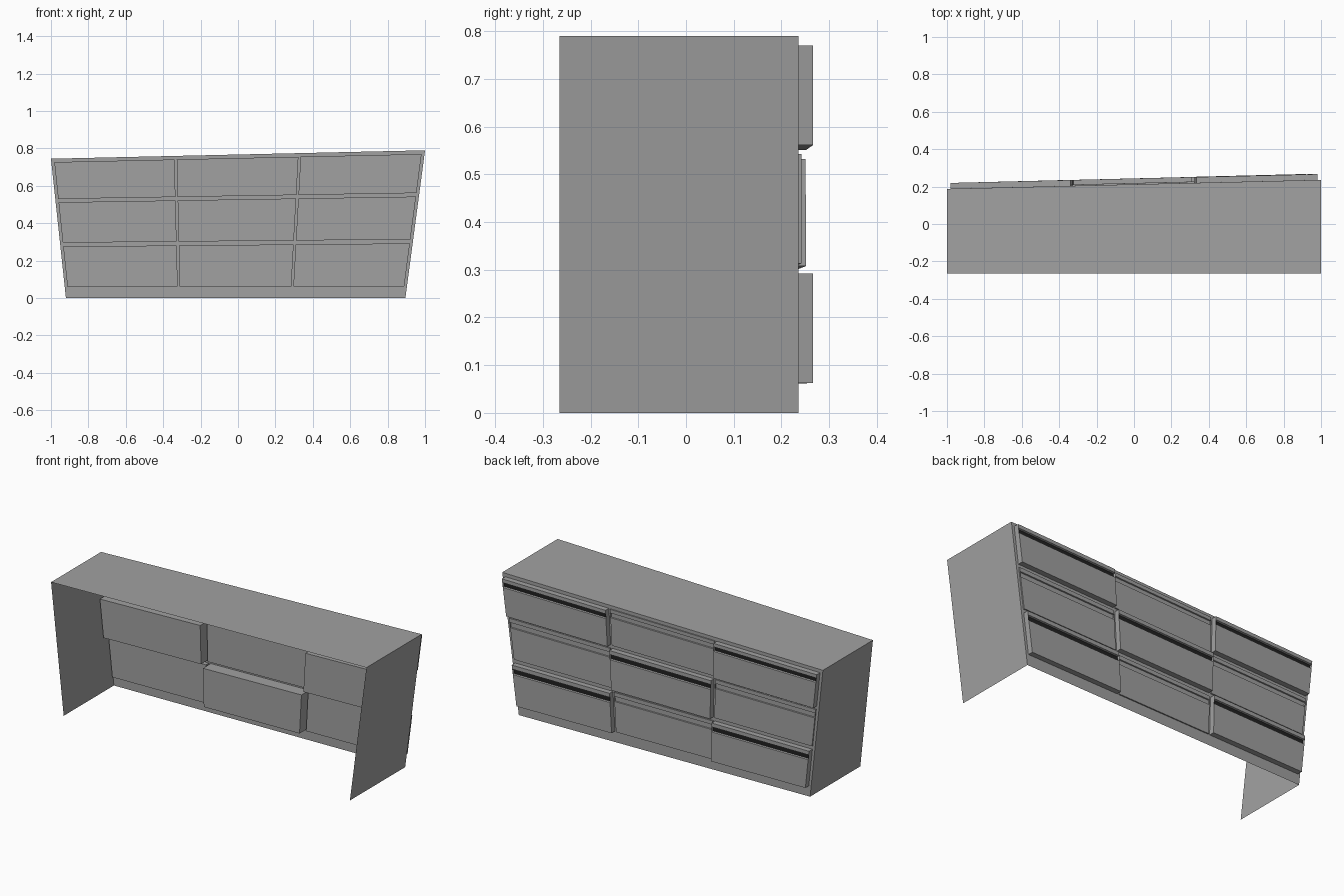
import bpy
import bmesh
from mathutils import Vector

cube = bpy.data.objects.get("Cube")
if cube:
    bpy.data.objects.remove(cube, do_unlink=True)


def material(name, value):
    m = bpy.data.materials.new(name)
    m.use_nodes = True
    color = (value, value, value, 1)
    m.diffuse_color = color
    m.node_tree.nodes["Principled BSDF"].inputs["Base Color"].default_value = color
    return m


GREY = material("cabinet grey", 0.36)
DARK = material("handle slot dark", 0.015)

# Corners of the skewed drawer wall: bottom and top at each end
BL, BR = Vector((-0.92, 0.19, 0)), Vector((0.895, 0.236, 0))
TL, TR = Vector((-1, 0.188, 0.745)), Vector((1, 0.236, 0.79))
OPEN_Y = -0.265


def wall(u, v, depth=0.0):
    """Point on the drawer wall (u across, v up), pushed outward by depth."""
    p = BL.lerp(BR, u).lerp(TL.lerp(TR, u), v)
    return p + Vector((0, depth, 0))


def finish(name, bm):
    mesh = bpy.data.meshes.new(name)
    bm.to_mesh(mesh)
    bm.free()
    mesh.materials.append(GREY)
    mesh.materials.append(DARK)
    ob = bpy.data.objects.new(name, mesh)
    bpy.context.collection.objects.link(ob)
    return ob


def sheet(name, points):
    bm = bmesh.new()
    bm.faces.new([bm.verts.new(p) for p in points])
    return finish(name, bm)


def opened(p):
    return Vector((p.x, OPEN_Y, p.z))


# Carcass: thin sheets, open at the front and underneath
sheet("drawer_wall", [BR, BL, TL, TR])
sheet("top_panel", [opened(TL), opened(TR), TR, TL])
sheet("left_side_panel", [opened(BR), BR, TR, opened(TR)])
sheet("right_side_panel", [BL, opened(BL), opened(TL), TL])


def drawer(name, u0, u1, v0, v1, back, front):
    """Extruded block with a dark recessed handle slot near its top edge."""
    h = v1 - v0
    slot_low, slot_high = v0 + 0.77 * h, v0 + 0.90 * h
    profile = [(v0, back), (v0, front), (slot_low, front),
               (slot_high, front), (v1, front), (v1, back)]
    bm = bmesh.new()
    ends = [[bm.verts.new(wall(u, v, d)) for v, d in profile] for u in (u0, u1)]
    bm.faces.new(ends[0])
    bm.faces.new(ends[1][::-1])
    strips = []
    for i in range(len(profile)):
        j = (i + 1) % len(profile)
        strips.append(bm.faces.new([ends[0][i], ends[1][i], ends[1][j], ends[0][j]]))
    bmesh.ops.recalc_face_normals(bm, faces=bm.faces)
    slot = strips[2]
    bmesh.ops.inset_individual(bm, faces=[slot], thickness=0.003, depth=-0.01)
    slot.material_index = 1
    return finish(name, bm)


# Nine drawers, alternately pulled out and pushed in
columns = {"right": (0.008, 0.330), "middle": (0.336, 0.662), "left": (0.668, 0.992)}
rows = {"bottom": (0.08, 0.37), "centre": (0.397, 0.687), "top": (0.711, 0.975)}
for r, (row, (v0, v1)) in enumerate(rows.items()):
    for c, (col, (u0, u1)) in enumerate(columns.items()):
        pulled = (r + c) % 2 == 0
        back, front = (-0.026, 0.031) if pulled else (-0.07, 0.007)
        drawer(f"{row}_{col}_drawer", u0, u1, v0, v1, back, front)
